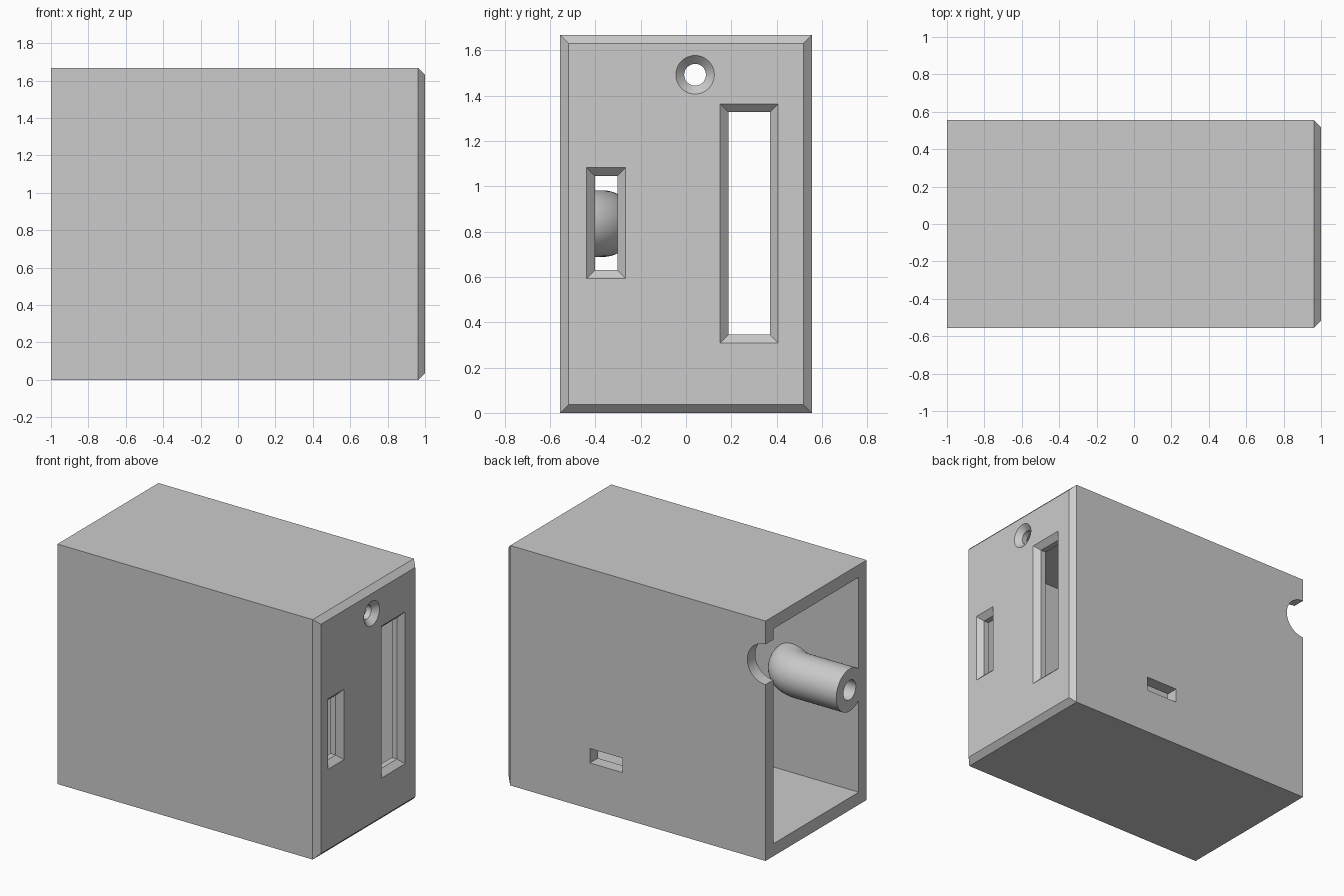
import bpy, bmesh, math
from mathutils import Vector

cube = bpy.data.objects.get("Cube")
if cube:
    bpy.data.objects.remove(cube, do_unlink=True)

L, W, H = 1.0, 0.555, 1.667      # half length, half width, height
WALL, END_WALL, CH = 0.087, 0.077, 0.037

grey = bpy.data.materials.new("plain_grey")
grey.use_nodes = True
grey.diffuse_color = (0.6, 0.6, 0.6, 1)
grey.node_tree.nodes["Principled BSDF"].inputs["Base Color"].default_value = (0.6, 0.6, 0.6, 1)


def loft(name, rings):
    """Solid skinned through a list of equal-length point rings."""
    bm = bmesh.new()
    rows = [[bm.verts.new(p) for p in ring] for ring in rings]
    n = len(rows[0])
    for a, b in zip(rows, rows[1:]):
        for i in range(n):
            j = (i + 1) % n
            bm.faces.new((a[i], a[j], b[j], b[i]))
    bm.faces.new(rows[0])
    bm.faces.new(rows[-1])
    bmesh.ops.recalc_face_normals(bm, faces=bm.faces)
    mesh = bpy.data.meshes.new(name)
    bm.to_mesh(mesh)
    bm.free()
    mesh.materials.append(grey)
    obj = bpy.data.objects.new(name, mesh)
    bpy.context.scene.collection.objects.link(obj)
    return obj


def rect(x, y0, y1, z0, z1, grow=0.0):
    y0, y1, z0, z1 = y0 - grow, y1 + grow, z0 - grow, z1 + grow
    return [(x, y0, z0), (x, y1, z0), (x, y1, z1), (x, y0, z1)]


def circle(centre, radius, direction, n=48):
    side = Vector((-direction[1], direction[0], 0))
    up = Vector((0, 0, 1))
    steps = [2 * math.pi * i / n for i in range(n)]
    return [Vector(centre) + radius * (side * math.cos(t) + up * math.sin(t)) for t in steps]


def combine(target, tool, operation):
    bpy.context.view_layer.objects.active = target
    mod = target.modifiers.new("combine", "BOOLEAN")
    mod.object, mod.operation, mod.solver = tool, operation, "EXACT"
    bpy.ops.object.modifier_apply(modifier=mod.name)
    bpy.data.objects.remove(tool, do_unlink=True)


# Outer box with a chamfered closed end, hollowed from the open end
housing = loft("housing", [rect(-L, -W, W, 0, H), rect(L - CH, -W, W, 0, H),
                           rect(L, -W, W, 0, H, -CH)])
combine(housing, loft("cavity", [rect(x, -W, W, 0, H, -WALL) for x in (-L - 0.1, L - END_WALL)]),
        "DIFFERENCE")

# Elbow tube that runs along the wall and bends into it
TY, TZ, BEND_X, BEND_R = -0.368, 0.835, -0.63, 0.15


def elbow(name, radius, start, last_angle):
    rings = [circle((start, TY, TZ), radius, (1, 0))]
    for i in range(13):
        t = last_angle * i / 12
        centre = (BEND_X + BEND_R * math.sin(t), TY - BEND_R * (1 - math.cos(t)), TZ)
        rings.append(circle(centre, radius, (math.cos(t), -math.sin(t))))
    return loft(name, rings)


combine(housing, elbow("tube", 0.147, -L, math.pi / 2), "UNION")
combine(housing, elbow("bore", 0.068, -L - 0.1, math.radians(75)), "DIFFERENCE")

# Bevelled rectangular windows in the closed end
for y0, y1, z0, z1 in ((0.187, 0.37, 0.345, 1.327), (-0.402, -0.303, 0.63, 1.045)):
    cut = loft("window_cut", [rect(L - 0.2, y0, y1, z0, z1), rect(L - CH, y0, y1, z0, z1),
                              rect(L, y0, y1, z0, z1, CH), rect(L + 0.1, y0, y1, z0, z1, CH)])
    combine(housing, cut, "DIFFERENCE")

# Countersunk round hole
combine(housing, loft("hole_cut", [circle((x, 0.04, 1.492), r, (1, 0)) for x, r in
                                   ((L - 0.2, 0.048), (L - CH, 0.048), (L, 0.085), (L + 0.1, 0.085))]),
        "DIFFERENCE")

# Half-round notch and small slot in the back wall
combine(housing, loft("notch_cut", [circle((-L, y, 1.365), 0.14, (0, 1)) for y in (0.3, 0.7)]),
        "DIFFERENCE")
combine(housing, loft("slot_cut", [[(x, y, z) for x, z in
                                    ((0.1, 0.32), (0.35, 0.32), (0.35, 0.42), (0.1, 0.42))]
                                   for y in (0.4, 0.7)]), "DIFFERENCE")

# Smooth curved surfaces, keep edges sharp
bpy.ops.object.select_all(action="DESELECT")
housing.select_set(True)
bpy.context.view_layer.objects.active = housing
bpy.ops.object.shade_smooth_by_angle(angle=math.radians(25))
